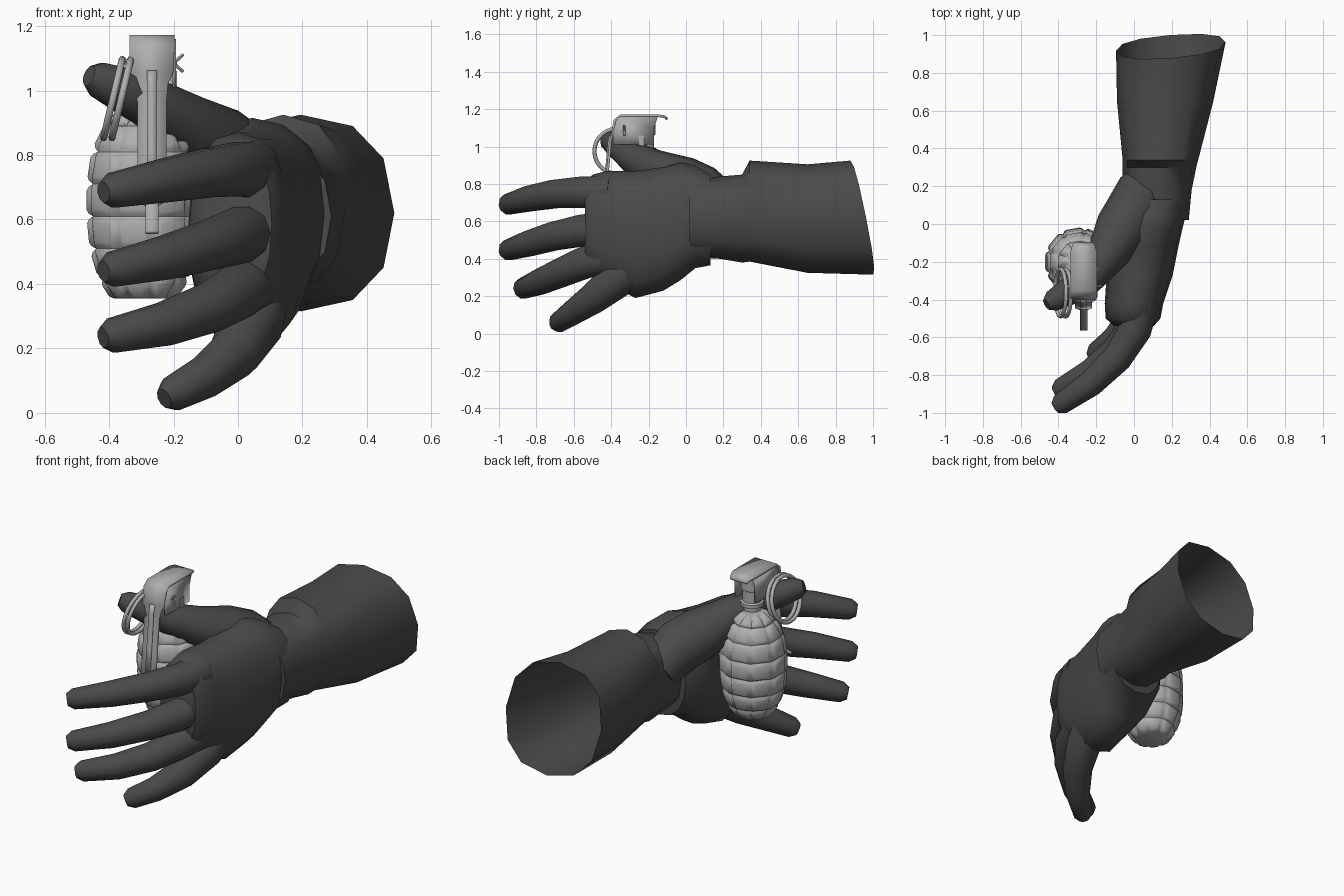
import bpy, bmesh, math
from mathutils import Vector, Matrix

if "Cube" in bpy.data.objects:
    bpy.data.objects.remove(bpy.data.objects["Cube"], do_unlink=True)


def material(name, value):
    m = bpy.data.materials.new(name)
    m.use_nodes = True
    col = (value, value, value, 1)
    m.diffuse_color = col
    bsdf = m.node_tree.nodes["Principled BSDF"]
    bsdf.inputs["Base Color"].default_value = col
    bsdf.inputs["Roughness"].default_value = 0.8
    return m


DARK = material("dark grey cloth", 0.068)
METAL = material("light grey metal", 0.43)


def finish(name, bm, mat, angle=40):
    bmesh.ops.recalc_face_normals(bm, faces=bm.faces)
    me = bpy.data.meshes.new(name)
    bm.to_mesh(me)
    bm.free()
    me.materials.append(mat)
    ob = bpy.data.objects.new(name, me)
    bpy.context.collection.objects.link(ob)
    bpy.ops.object.select_all(action='DESELECT')
    ob.select_set(True)
    bpy.context.view_layer.objects.active = ob
    bpy.ops.object.shade_smooth_by_angle(angle=math.radians(angle))
    return ob


def skin_rings(bm, rings, cap_start=True, cap_end=True):
    loops = [[bm.verts.new(p) for p in ring] for ring in rings]
    n = len(loops[0])
    for a, b in zip(loops, loops[1:]):
        for i in range(n):
            j = (i + 1) % n
            bm.faces.new((a[i], a[j], b[j], b[i]))
    if cap_start:
        bm.faces.new(loops[0])
    if cap_end:
        bm.faces.new(loops[-1])


def oval(y, cx, cz, rx, rz, n, power=0.85):
    """Rounded section facing along y."""
    ring = []
    for i in range(n):
        a = 2 * math.pi * i / n
        c, s = math.cos(a), math.sin(a)
        ring.append(Vector((cx + rx * math.copysign(abs(c) ** power, c), y,
                            cz + rz * math.copysign(abs(s) ** power, s))))
    return ring


def limb(name, points, mat, n=10):
    """Tapered tube through (x, y, z, radius) points with a rounded tip."""
    pts = [Vector(p[:3]) for p in points]
    rad = [p[3] for p in points]
    end = (pts[-1] - pts[-2]).normalized()
    pts.append(pts[-1] + end * rad[-1] * 0.6)
    rad.append(rad[-1] * 0.6)
    rings = []
    for i, p in enumerate(pts):
        t = (pts[min(i + 1, len(pts) - 1)] - pts[max(i - 1, 0)]).normalized()
        u = t.cross(Vector((0, 0, 1))).normalized()
        v = u.cross(t)
        rings.append([p + rad[i] * (u * math.cos(k * 2 * math.pi / n)
                                    + v * math.sin(k * 2 * math.pi / n))
                      for k in range(n)])
    bm = bmesh.new()
    skin_rings(bm, rings)
    return finish(name, bm, mat, 50)


def turned_rings(profile, x, y, n):
    return [[(x + r * math.cos(k * 2 * math.pi / n),
              y + r * math.sin(k * 2 * math.pi / n), z) for k in range(n)]
            for r, z in profile]


def box(name, centre, size, mat):
    bm = bmesh.new()
    bmesh.ops.create_cube(bm, size=1, matrix=Matrix.Translation(centre)
                          @ Matrix.Diagonal((*size, 1)))
    return finish(name, bm, mat)


def strip(name, path, x, mat, thick):
    """Sheet bent along (y, z, width) points."""
    bm = bmesh.new()
    rows = [[bm.verts.new((x + s * w / 2, y, z)) for s in (-1, 1)] for y, z, w in path]
    for a, b in zip(rows, rows[1:]):
        bm.faces.new((a[0], a[1], b[1], b[0]))
    ob = finish(name, bm, mat, 30)
    mod = ob.modifiers.new("thickness", 'SOLIDIFY')
    mod.thickness = thick
    mod.offset = 0
    return ob


# Sleeve, open and slanted at the elbow end
SLEEVE = [(0.02, 0.115, 0.61, 0.175, 0.20), (0.18, 0.12, 0.62, 0.185, 0.22),
          (0.30, 0.135, 0.615, 0.195, 0.235), (0.34, 0.14, 0.655, 0.20, 0.27),
          (0.65, 0.165, 0.615, 0.255, 0.29), (0.94, 0.195, 0.62, 0.29, 0.305)]
bm = bmesh.new()
rings = [oval(*s, 12) for s in SLEEVE]
for p in rings[-1]:
    p.y += -0.2 * (p.z - 0.62) + 0.08 * (p.x - 0.2)
skin_rings(bm, rings, True, False)
finish("sleeve", bm, DARK)

# Glove body from the cuff to the knuckles
HAND = [(0.13, 0.095, 0.61, 0.185, 0.245), (0.05, 0.06, 0.625, 0.215, 0.275),
        (-0.03, 0.045, 0.60, 0.21, 0.315), (-0.12, 0.045, 0.56, 0.19, 0.33),
        (-0.27, 0.03, 0.53, 0.175, 0.34), (-0.42, 0.0, 0.57, 0.155, 0.30),
        (-0.50, -0.005, 0.585, 0.145, 0.265), (-0.54, 0.0, 0.585, 0.105, 0.22)]
bm = bmesh.new()
skin_rings(bm, [oval(*s, 16) for s in HAND])
finish("glove_palm", bm, DARK, 45)

# Index, middle and ring fingers share one curved path at different heights
PATH = [(0.04, -0.40, 0.095), (0.005, -0.56, 0.088), (-0.09, -0.71, 0.079),
        (-0.23, -0.845, 0.07), (-0.39, -0.955, 0.056)]
FINGERS = {"index_finger": (0, (0.755, 0.755, 0.745, 0.72, 0.69)),
           "middle_finger": (0, (0.57, 0.55, 0.52, 0.48, 0.445)),
           "ring_finger": (0.08, (0.41, 0.38, 0.325, 0.275, 0.24))}
for name, (back, heights) in FINGERS.items():
    limb(name, [(x, y + back * i / 4, z, r)
                for i, ((x, y, r), z) in enumerate(zip(PATH, heights))], DARK)
limb("little_finger", [(0.05, -0.27, 0.37, 0.11), (0.045, -0.38, 0.28, 0.10),
                       (-0.01, -0.50, 0.185, 0.083), (-0.105, -0.61, 0.11, 0.067),
                       (-0.205, -0.685, 0.058, 0.055)], DARK)
limb("thumb", [(0.05, 0.20, 0.67, 0.13), (0.0, 0.07, 0.76, 0.15),
               (-0.065, -0.03, 0.81, 0.145), (-0.155, -0.18, 0.885, 0.105),
               (-0.25, -0.30, 0.95, 0.082), (-0.35, -0.36, 1.0, 0.073),
               (-0.435, -0.41, 1.035, 0.056)], DARK)

# Segmented egg-shaped body with raised blocks
CX, CY = -0.292, -0.20
EGG = [(0.085, 0.355), (0.13, 0.42), (0.158, 0.51), (0.168, 0.61),
       (0.168, 0.71), (0.152, 0.81), (0.11, 0.89), (0.05, 0.945)]
bm = bmesh.new()
skin_rings(bm, turned_rings(EGG, CX, CY, 9))
bmesh.ops.recalc_face_normals(bm, faces=bm.faces)
blocks = [f for f in bm.faces if len(f.verts) == 4]
for thickness, depth in ((0.013, 0.014), (0.016, 0.006)):
    bmesh.ops.inset_individual(bm, faces=blocks, thickness=thickness, depth=depth)
finish("segmented_body", bm, METAL, 85)

# Neck and fuse housing
bm = bmesh.new()
skin_rings(bm, turned_rings(
    [(0.05, 0.92), (0.05, 0.965), (0.062, 0.97), (0.062, 0.99), (0.05, 0.995),
     (0.05, 1.06), (0.058, 1.065), (0.058, 1.15)], CX + 0.02, CY - 0.02, 20))
finish("neck", bm, METAL)

# Bent lever with a raised centre rib and side flanges
LX = -0.267
LEVER = [(-0.10, 1.145, 0.10), (-0.115, 1.16, 0.12), (-0.15, 1.165, 0.14),
         (-0.35, 1.165, 0.14), (-0.38, 1.14, 0.14), (-0.395, 1.06, 0.135),
         (-0.405, 1.02, 0.10), (-0.41, 0.96, 0.09), (-0.425, 0.81, 0.09),
         (-0.44, 0.66, 0.09), (-0.45, 0.645, 0.04), (-0.56, 0.56, 0.04)]
strip("lever", LEVER, LX, METAL, 0.014)
strip("lever_rib", [(y - 0.008, z, 0.03) for y, z, w in LEVER[5:10]], LX, METAL, 0.012)
for side, name in ((-1, "right_flange"), (1, "left_flange")):
    bm = bmesh.new()
    bm.faces.new([bm.verts.new((LX + side * 0.064, y, z)) for y, z in
                  ((-0.15, 1.16), (-0.17, 1.10), (-0.17, 1.01), (-0.39, 1.01),
                   (-0.39, 1.08), (-0.37, 1.15), (-0.35, 1.16))])
    flange = finish(name, bm, METAL)
    flange.modifiers.new("thickness", 'SOLIDIFY').thickness = 0.01
box("hinge_block", (LX + 0.068, -0.24, 1.03), (0.02, 0.03, 0.06), METAL)

# Safety pin with split ends, and its double pull ring
limb("safety_pin", [(-0.37, -0.33, 1.09, 0.01), (-0.26, -0.33, 1.09, 0.01),
                    (-0.195, -0.33, 1.085, 0.01)], METAL, 6)
for dz, name in ((0.025, "upper_pin_end"), (-0.025, "lower_pin_end")):
    limb(name, [(-0.20, -0.33, 1.085, 0.006), (-0.172, -0.33, 1.085 + dz, 0.006)], METAL, 6)
for dx, name in ((-0.013, "outer_pull_ring"), (0.013, "inner_pull_ring")):
    bpy.ops.mesh.primitive_torus_add(
        major_radius=0.125, minor_radius=0.011, major_segments=28, minor_segments=8,
        location=(-0.375 + dx, -0.365, 0.975), rotation=(0, 1.805, 0))
    ring = bpy.context.object
    ring.name = name
    ring.data.materials.append(METAL)
    bpy.ops.object.shade_smooth_by_angle(angle=math.radians(60))
